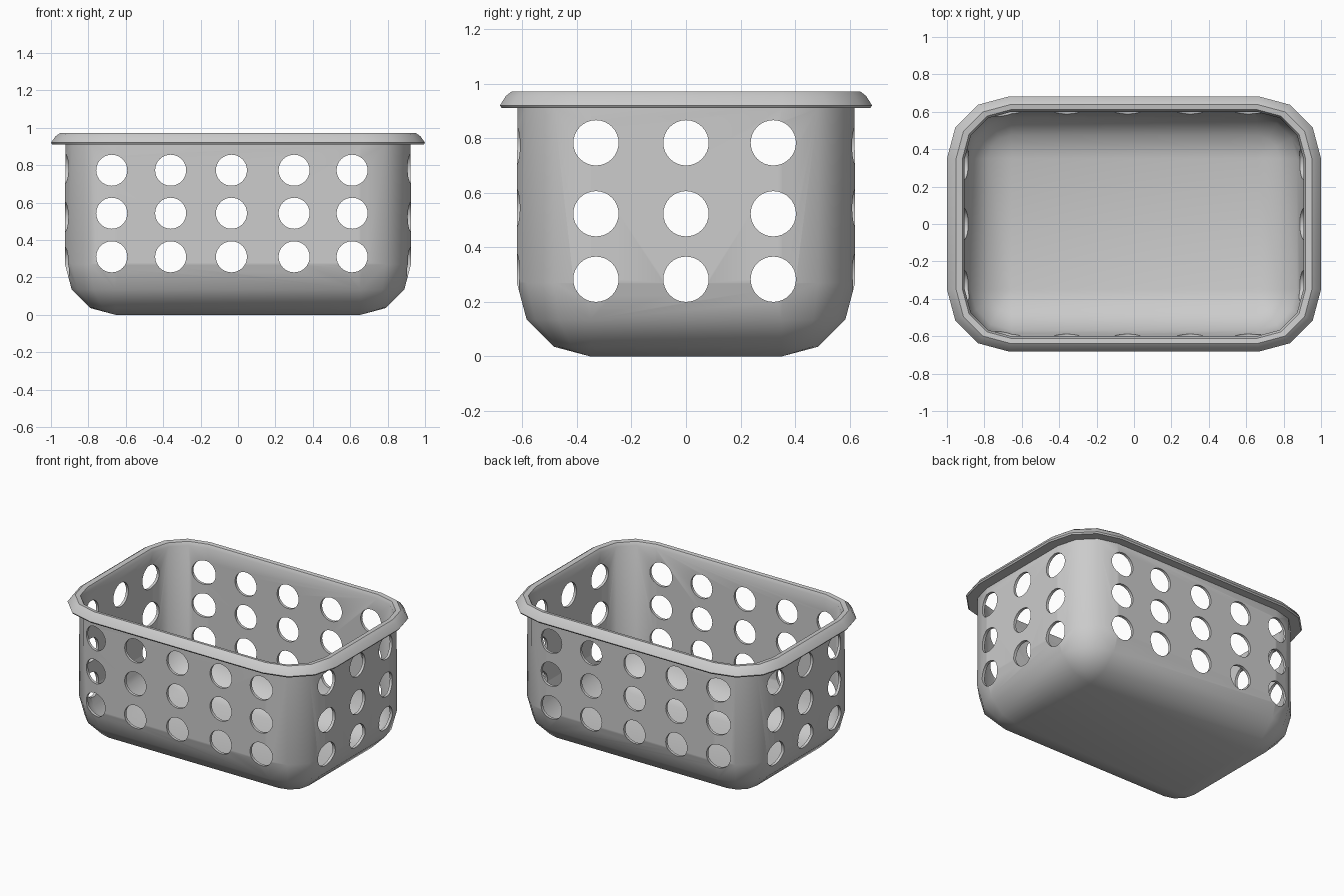
import bpy, bmesh
from math import sin, cos, pi
from mathutils import Matrix

if "Cube" in bpy.data.objects:
    bpy.data.objects.remove(bpy.data.objects["Cube"])

CORE_X, CORE_Y = 0.655, 0.35   # centres of the rounded corners


def ring(bm, r, z, dx=0.0):
    """Rounded rectangle with three segments per corner."""
    verts = []
    for q, (sx, sy) in enumerate([(1, 1), (-1, 1), (-1, -1), (1, -1)]):
        for i in range(4):
            a = q * pi / 2 + i * pi / 6
            verts.append(bm.verts.new((sx * (CORE_X + dx) + r * cos(a),
                                       sy * CORE_Y + r * sin(a), z)))
    return verts


# Profile: outside from the floor up, around the rim, back down inside
profile = [
    (0.0, 0.0), (0.135, 0.036), (0.234, 0.135), (0.27, 0.27), (0.268, 0.91),
    (0.325, 0.91, 0.013), (0.332, 0.92, 0.013), (0.31, 0.955, 0.01),
    (0.288, 0.972, 0.008), (0.262, 0.968), (0.25, 0.945),
    (0.25, 0.27), (0.217, 0.145), (0.125, 0.054), (0.0, 0.02),
]

bm = bmesh.new()
rings = [ring(bm, *p) for p in profile]
for a, b in zip(rings, rings[1:]):
    n = len(a)
    for i in range(n):
        j = (i + 1) % n
        bm.faces.new((a[i], a[j], b[j], b[i]))
bm.faces.new(rings[0])
bm.faces.new(rings[-1])
bmesh.ops.remove_doubles(bm, verts=bm.verts, dist=1e-5)
bmesh.ops.recalc_face_normals(bm, faces=bm.faces)
mesh = bpy.data.meshes.new("basket")
bm.to_mesh(mesh)
bm.free()
basket = bpy.data.objects.new("basket", mesh)
bpy.context.collection.objects.link(basket)


def hole_cutter(name, axis, columns, rows, radius):
    """Grid of long cylinders passing through two opposite walls."""
    bm = bmesh.new()
    rot = Matrix.Rotation(pi / 2, 4, 'X' if axis == 'Y' else 'Y')
    for c in columns:
        for z in rows:
            pos = (c, 0, z) if axis == 'Y' else (0, c, z)
            bmesh.ops.create_cone(bm, cap_ends=True, segments=32,
                                  radius1=radius, radius2=radius, depth=2.6,
                                  matrix=Matrix.Translation(pos) @ rot)
    me = bpy.data.meshes.new(name)
    bm.to_mesh(me)
    bm.free()
    ob = bpy.data.objects.new(name, me)
    bpy.context.collection.objects.link(ob)
    ob.hide_render = True
    return ob


# Ventilation holes: long walls, then end walls
cutters = [
    hole_cutter("long_wall_holes", 'Y', (-0.675, -0.36, -0.035, 0.3, 0.61),
                (0.31, 0.543, 0.773), 0.083),
    hole_cutter("end_wall_holes", 'X', (-0.33, 0.0, 0.32),
                (0.283, 0.523, 0.783), 0.083),
]
bpy.context.view_layer.objects.active = basket
basket.select_set(True)
for c in cutters:
    mod = basket.modifiers.new(c.name, 'BOOLEAN')
    mod.operation = 'DIFFERENCE'
    mod.solver = 'EXACT'
    mod.object = c
    bpy.ops.object.modifier_apply(modifier=mod.name)
for c in cutters:
    bpy.data.objects.remove(c, do_unlink=True)

bpy.ops.object.shade_smooth_by_angle(angle=0.65)
